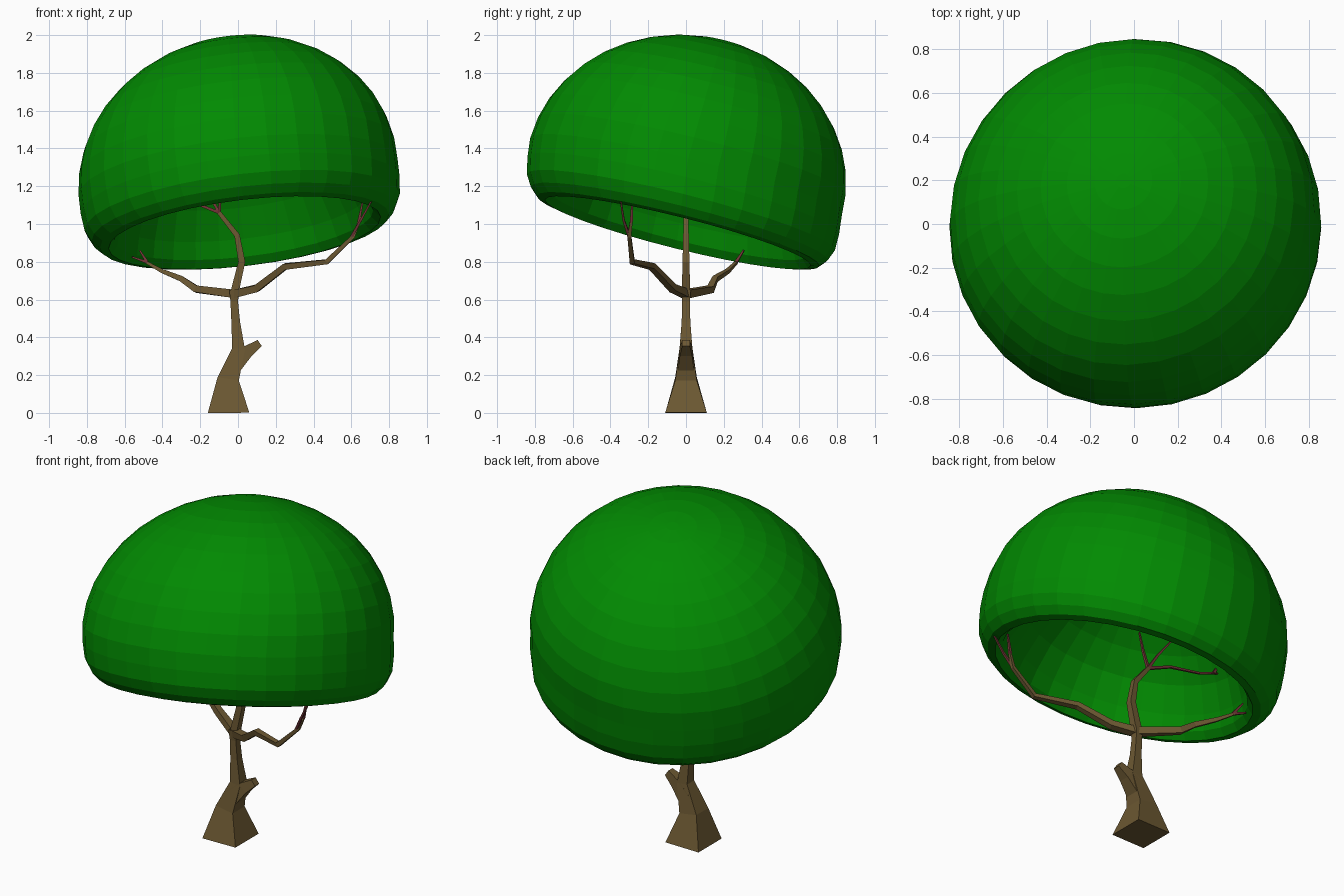
import bpy, bmesh
from math import sin, cos, pi
from mathutils import Vector

cube = bpy.data.objects.get("Cube")
if cube:
    bpy.data.objects.remove(cube, do_unlink=True)


def material(name, rgb):
    m = bpy.data.materials.new(name)
    m.use_nodes = True
    m.diffuse_color = (*rgb, 1)
    m.node_tree.nodes["Principled BSDF"].inputs["Base Color"].default_value = (*rgb, 1)
    return m


leaf = material("leaf green", (0.0005, 0.255, 0.0005))
bark = material("bark brown", (0.15, 0.098, 0.032))
twig = material("twig red", (0.165, 0.035, 0.038))


def loft(name, rings, mat):
    """Skin a list of equal-length rings and close both ends."""
    bm = bmesh.new()
    loops = [[bm.verts.new(p) for p in ring] for ring in rings]
    n = len(loops[0])
    for a, b in zip(loops, loops[1:]):
        for i in range(n):
            j = (i + 1) % n
            bm.faces.new((a[i], a[j], b[j], b[i]))
    bm.faces.new(loops[0])
    bm.faces.new(loops[-1])
    bmesh.ops.recalc_face_normals(bm, faces=bm.faces[:])
    mesh = bpy.data.meshes.new(name)
    bm.to_mesh(mesh)
    bm.free()
    mesh.materials.append(mat)
    obj = bpy.data.objects.new(name, mesh)
    bpy.context.collection.objects.link(obj)
    return obj


def limb(name, path, r0, r1, mat, radii=None):
    """Four-sided tapering limb along a path."""
    pts = [Vector(p) for p in path]
    last = len(pts) - 1
    rings = []
    for i, p in enumerate(pts):
        t = Vector()
        if i > 0:
            t += (p - pts[i - 1]).normalized()
        if i < last:
            t += (pts[i + 1] - p).normalized()
        t.normalize()
        side = Vector((0, 1, 0)).cross(t).normalized()
        depth = t.cross(side)
        r = radii[i] if radii else r0 + (r1 - r0) * i / last
        rings.append([p + r * (side * a + depth * b)
                      for a, b in ((1, 1), (-1, 1), (-1, -1), (1, -1))])
    return loft(name, rings, mat)


# Tilted canopy: flattened dome, rolled rim, shallower hollow underneath
R, H, SEG = 0.85, 0.745, 32
step = pi / 20
profile = [(R * sin(a), H * cos(a)) for a in [0.04] + [i * step for i in range(1, 11)]]
profile += [(0.85, -0.1), (0.84, -0.19), (0.81, -0.25), (0.77, -0.29), (0.725, -0.3)]
profile += [(0.69, -0.26), (0.665, -0.17), (0.6, -0.02), (0.51, 0.11), (0.38, 0.24),
            (0.22, 0.33), (0.04, 0.37)]


def canopy_ring(r, z):
    """Ring whose centre drifts a little, so the dome leans and the rim sits back."""
    x = 0.05 * max(z, 0)
    y = 0.025 * max(z, 0) - 0.1 * min(z, 0)
    return [(x + r * cos(2 * pi * k / SEG), y + r * sin(2 * pi * k / SEG), z)
            for k in range(SEG)]


canopy = loft("canopy", [canopy_ring(r, z) for r, z in profile], leaf)
canopy.location = (0, 0, 1.25)
canopy.rotation_mode = 'QUATERNION'
canopy.rotation_quaternion = Vector((0, 0, 1)).rotation_difference(Vector((-0.12, 0.25, 1)))

# Trunk with flared foot and a broken side stub
limb("trunk", [(-0.05, 0, 0), (-0.052, 0, 0.18), (0.003, 0, 0.34), (-0.012, 0, 0.48),
               (-0.02, 0, 0.59), (-0.02, 0, 0.65)], 0, 0, bark,
     radii=(0.11, 0.057, 0.034, 0.023, 0.02, 0.026))
limb("stub", [(-0.03, 0, 0.24), (0.05, 0, 0.325), (0.115, 0, 0.37)], 0.045, 0.02, bark)

# Three main branches
limb("left_branch", [(-0.02, 0, 0.63), (0.1, -0.07, 0.66), (0.25, -0.18, 0.775),
                     (0.47, -0.285, 0.8), (0.61, -0.3, 0.935), (0.64, -0.29, 1.01)],
     0.022, 0.007, bark)
limb("right_branch", [(-0.02, 0, 0.63), (-0.22, 0.13, 0.655), (-0.3, 0.155, 0.71),
                      (-0.4, 0.22, 0.75), (-0.49, 0.27, 0.8)], 0.022, 0.007, bark)
limb("middle_branch", [(-0.02, 0, 0.63), (0.02, 0, 0.8), (-0.005, 0, 0.94),
                       (-0.1, 0, 1.06)], 0.022, 0.011, bark)

# Thin twigs at the branch ends
twigs = {
    "left_twig_outer": [(0.6, -0.3, 0.93), (0.65, -0.33, 1.02), (0.705, -0.345, 1.12)],
    "left_twig_inner": [(0.638, -0.29, 1.005), (0.66, -0.285, 1.12)],
    "right_twig_low": [(-0.48, 0.265, 0.797), (-0.56, 0.28, 0.825)],
    "right_twig_high": [(-0.48, 0.265, 0.797), (-0.52, 0.305, 0.86)],
    "middle_twig_front": [(-0.1, 0, 1.06), (-0.09, -0.03, 1.18), (-0.08, -0.05, 1.3)],
    "middle_twig_back": [(-0.1, 0, 1.06), (-0.15, 0.02, 1.15), (-0.22, 0.05, 1.25)],
    "middle_twig_long": [(-0.1, 0, 1.06), (-0.25, 0.01, 1.12), (-0.45, 0.02, 1.15),
                         (-0.57, 0.03, 1.19)],
    "middle_twig_tip": [(-0.54, 0.03, 1.18), (-0.59, 0.03, 1.26)],
}
for name, path in twigs.items():
    limb(name, path, 0.008, 0.004, twig)
